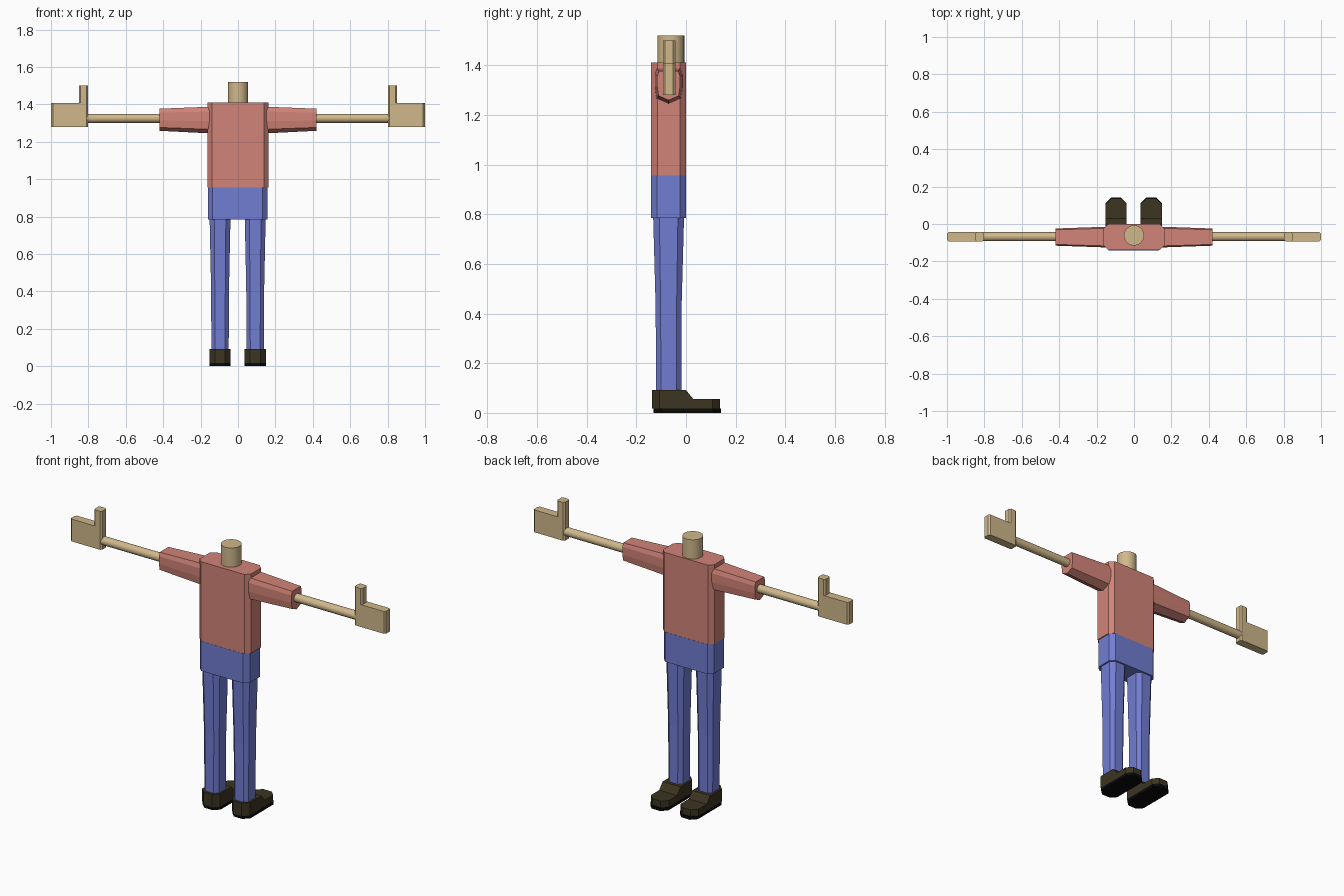
import bpy, bmesh, math
from mathutils import Vector

if "Cube" in bpy.data.objects:
    bpy.data.objects.remove(bpy.data.objects["Cube"])


def material(name, color):
    m = bpy.data.materials.new(name)
    m.diffuse_color = (*color, 1)
    m.use_nodes = True
    m.node_tree.nodes["Principled BSDF"].inputs["Base Color"].default_value = m.diffuse_color
    return m


SKIN = material("tan skin", (0.63, 0.48, 0.26))
SHIRT = material("red shirt", (0.64, 0.23, 0.19))
TROUSERS = material("blue trousers", (0.165, 0.205, 0.64))
LEATHER = material("dark brown leather", (0.045, 0.035, 0.016))
RUBBER = material("black rubber", (0.003, 0.003, 0.003))


def loft(name, rings, mat):
    """Skin a closed solid through rings of equal point count."""
    bm = bmesh.new()
    loops = [[bm.verts.new(p) for p in ring] for ring in rings]
    n = len(loops[0])
    for a, b in zip(loops, loops[1:]):
        for i in range(n):
            j = (i + 1) % n
            bm.faces.new((a[i], a[j], b[j], b[i]))
    bm.faces.new(loops[0])
    bm.faces.new(loops[-1])
    bmesh.ops.recalc_face_normals(bm, faces=bm.faces)
    mesh = bpy.data.meshes.new(name)
    bm.to_mesh(mesh)
    bm.free()
    mesh.materials.append(mat)
    obj = bpy.data.objects.new(name, mesh)
    bpy.context.collection.objects.link(obj)
    return obj


def block(cx, cy, hx, hy, c, z):
    """Horizontal rectangle ring with chamfered corners."""
    pts = [(hx - c, -hy), (hx, c - hy), (hx, hy - c), (hx - c, hy),
           (c - hx, hy), (-hx, hy - c), (-hx, c - hy), (c - hx, -hy)]
    return [(cx + x, cy + y, z) for x, y in pts]


def rod(name, start, end, r, mat, sides=24):
    a, b = Vector(start), Vector(end)
    d = b - a
    bpy.ops.mesh.primitive_cylinder_add(vertices=sides, radius=r, depth=d.length, location=(a + b) / 2)
    obj = bpy.context.object
    obj.name = name
    obj.rotation_euler = d.to_track_quat('Z', 'Y').to_euler()
    obj.data.materials.append(mat)
    bpy.ops.object.shade_smooth_by_angle(angle=math.radians(40))


# Trunk
CY = -0.07
loft("torso", [block(0, CY, 0.163, 0.07, 0.025, z) for z in (0.955, 1.41)], SHIRT)
loft("hips", [block(-0.002, CY, 0.159, 0.071, 0.025, z) for z in (0.785, 0.955)], TROUSERS)
rod("neck", (0, -0.061, 1.38), (0, -0.061, 1.52), 0.054, SKIN, 32)


def sleeve_ring(x, s):
    """Sleeve section: flat top, bulging sides, pointed underside."""
    pts = [(-0.046, 0.06), (0.046, 0.06), (0.054, 0.035), (0.054, -0.015),
           (0.048, -0.058), (0, -0.079), (-0.048, -0.058), (-0.054, -0.015), (-0.054, 0.035)]
    return [(x, CY + y * s, 1.326 + z * s) for y, z in pts]


for side, s in (("left", -1), ("right", 1)):
    # Arm
    loft(side + "_sleeve", [sleeve_ring(s * 0.14, 1.03), sleeve_ring(s * 0.42, 0.85)], SHIRT)
    rod(side + "_forearm", (s * 0.40, -0.068, 1.325), (s * 0.81, -0.068, 1.325), 0.024, SKIN, 16)
    loft(side + "_palm", [block(s * 0.9, -0.068, 0.099, 0.025, 0.009, z) for z in (1.28, 1.408)], SKIN)
    loft(side + "_thumb", [block(s * 0.826, -0.068, 0.025, 0.025, 0.009, z) for z in (1.39, 1.50)], SKIN)

    # Leg, tapering to the knee
    cx = s * 0.094 - 0.002
    loft(side + "_leg", [block(cx, CY, 0.046, 0.051, 0.02, 0.05),
                         block(cx, CY, 0.048, 0.052, 0.02, 0.42),
                         block(cx, CY, 0.056, 0.0625, 0.025, 0.80)], TROUSERS)

    # Shoe: sole, low body over the toe, raised ankle with sloping front
    loft(side + "_sole", [block(cx, 0.005, 0.057, 0.136, 0.03, z) for z in (0, 0.018)], RUBBER)
    loft(side + "_shoe_body", [block(cx, 0, 0.057, 0.136, 0.03, z) for z in (0.018, 0.055)], LEATHER)
    ankle = []
    for z, front in ((0.055, 0.03), (0.092, 0.0)):
        ring = block(cx, CY, 0.057, 0.066, 0.03, z)
        # square off the front corners and slope them back
        for i, x in ((2, 0.057), (3, 0.0569), (4, -0.0569), (5, -0.057)):
            ring[i] = (cx + x, front if i in (3, 4) else front - 0.001, z)
        ankle.append(ring)
    loft(side + "_shoe_ankle", ankle, LEATHER)
